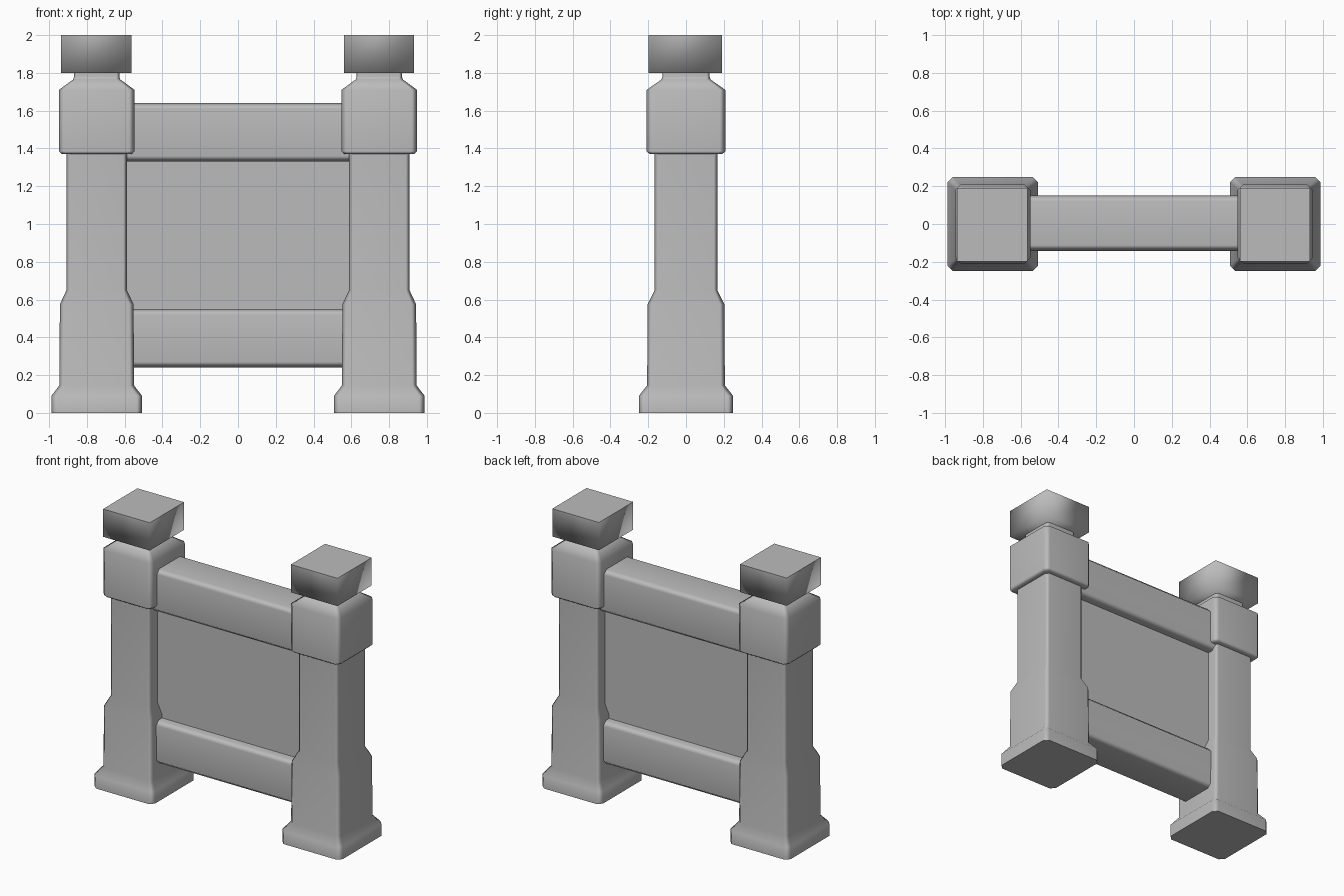
import bpy, bmesh, math

cube = bpy.data.objects.get("Cube")
if cube:
    bpy.data.objects.remove(cube, do_unlink=True)

# Single stone grey
stone = bpy.data.materials.new("stone_grey")
stone.use_nodes = True
GREY = (0.5, 0.5, 0.5, 1.0)
stone.diffuse_color = GREY
stone.node_tree.nodes["Principled BSDF"].inputs["Base Color"].default_value = GREY


def octagon(hx, hy, c):
    """Rectangle outline with its corners cut by c."""
    return [(hx, -hy + c), (hx, hy - c), (hx - c, hy), (-hx + c, hy),
            (-hx, hy - c), (-hx, -hy + c), (-hx + c, -hy), (hx - c, -hy)]


def loft(name, rings, angle=60):
    """Closed solid through rings of equal point count."""
    bm = bmesh.new()
    loops = [[bm.verts.new(p) for p in ring] for ring in rings]
    n = len(loops[0])
    for a, b in zip(loops, loops[1:]):
        for i in range(n):
            j = (i + 1) % n
            bm.faces.new((a[i], a[j], b[j], b[i]))
    bm.faces.new(loops[0][::-1])
    bm.faces.new(loops[-1])
    bmesh.ops.recalc_face_normals(bm, faces=bm.faces)
    me = bpy.data.meshes.new(name)
    bm.to_mesh(me)
    bm.free()
    me.materials.append(stone)
    ob = bpy.data.objects.new(name, me)
    bpy.context.collection.objects.link(ob)
    bpy.ops.object.select_all(action='DESELECT')
    ob.select_set(True)
    bpy.context.view_layer.objects.active = ob
    bpy.ops.object.shade_smooth_by_angle(angle=math.radians(angle))
    mod = ob.modifiers.new("even_shading", 'WEIGHTED_NORMAL')
    mod.keep_sharp = True
    return ob


# Post profile: height, half width, corner cut
POST = [(0, .24, .03), (.09, .24, .03), (.145, .198, .025), (.575, .195, .025),
        (.65, .16, .02), (1.37, .16, .02), (1.37, .185, .025), (1.385, .2, .03),
        (1.71, .2, .03), (1.765, .125, .02), (1.78, .12, .015), (1.81, .12, .015)]
DEEP = 1.04   # posts are slightly deeper than wide

for side, x in (("left", .748), ("right", -.748)):
    loft(side + "_post", [[(x + px, py, z) for px, py in octagon(h, h * DEEP, c)]
                          for z, h, c in POST])
    # Cap block: soft sides, crisp top
    corners = [(-1, -1), (1, -1), (1, 1), (-1, 1)]
    cap = loft(side + "_post_cap", [[(x - .002 + .186 * a, -.004 + .195 * b, z)
                                     for a, b in corners] for z in (1.8, 2.0)], 120)
    cap.modifiers.clear()
    sharp = cap.data.attributes.get("sharp_edge") or \
        cap.data.attributes.new("sharp_edge", 'BOOLEAN', 'EDGE')
    for e in cap.data.edges:
        sharp.data[e.index].value = all(cap.data.vertices[v].co.z > 1.9 for v in e.vertices)

# Cross rails between the posts
for name, z in (("top_rail", 1.485), ("bottom_rail", .395)):
    loft(name, [[(x, .005 + py, z + pz) for py, pz in octagon(.147, .155, .03)]
                for x in (-.62, .62)])

# Thin infill panel
loft("infill_panel", [[(x, .005 + .08 * a, .93 + .47 * b)
                       for a, b in ((-1, -1), (1, -1), (1, 1), (-1, 1))]
                      for x in (-.65, .65)], 30)
